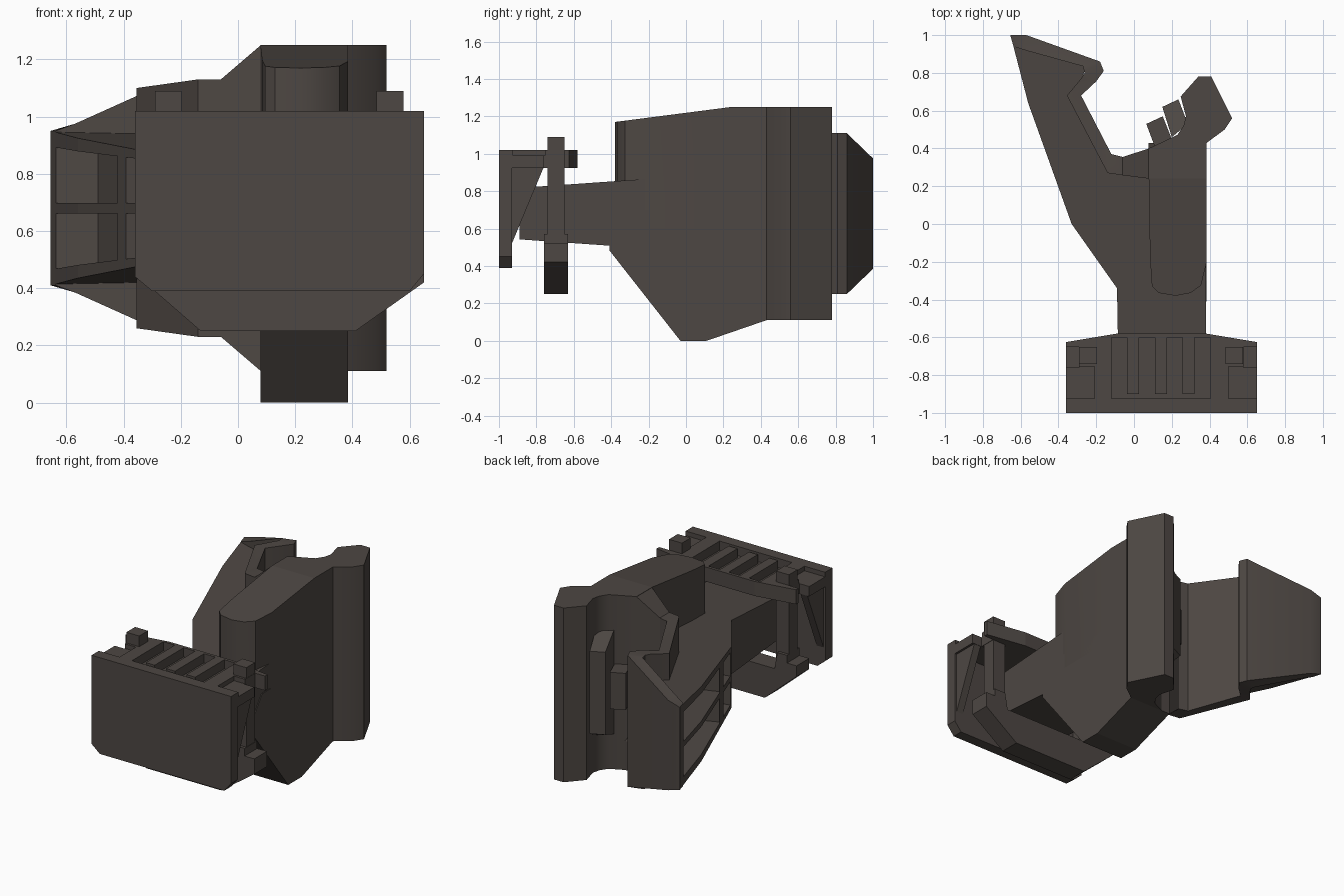
import bpy, bmesh
from mathutils import Vector

if "Cube" in bpy.data.objects:
    bpy.data.objects.remove(bpy.data.objects["Cube"])

MID = 0.68  # horizontal symmetry plane of the claw
mat = bpy.data.materials.new("dark_metal")
mat.diffuse_color = (0.075, 0.063, 0.056, 1)
mat.use_nodes = True
mat.node_tree.nodes["Principled BSDF"].inputs["Base Color"].default_value = mat.diffuse_color


def finish(name, bm, smooth=False):
    bmesh.ops.recalc_face_normals(bm, faces=bm.faces[:])
    me = bpy.data.meshes.new(name)
    bm.to_mesh(me)
    bm.free()
    ob = bpy.data.objects.new(name, me)
    bpy.context.collection.objects.link(ob)
    me.materials.append(mat)
    if smooth:
        select(ob)
        bpy.ops.object.shade_smooth_by_angle(angle=0.55)
    return ob


def select(ob):
    bpy.ops.object.select_all(action='DESELECT')
    ob.select_set(True)
    bpy.context.view_layer.objects.active = ob


def prism(name, pts, lo, hi, axis='z', smooth=False):
    """Extrude a 2D outline along an axis; lo/hi may be functions of the point."""
    place = {'z': lambda a, b, t: (a, b, t), 'x': lambda a, b, t: (t, a, b),
             'y': lambda a, b, t: (a, t, b)}[axis]
    val = lambda f, p: f(*p) if callable(f) else f
    bm = bmesh.new()
    low = [bm.verts.new(place(*p, val(lo, p))) for p in pts]
    top = [bm.verts.new(place(*p, val(hi, p))) for p in pts]
    n = len(pts)
    bm.faces.new(low)
    bm.faces.new(top)
    for i in range(n):
        j = (i + 1) % n
        bm.faces.new((low[i], low[j], top[j], top[i]))
    return finish(name, bm, smooth)


def box(name, x0, x1, y0, y1, z0, z1):
    return prism(name, [(x0, y0), (x1, y0), (x1, y1), (x0, y1)], z0, z1)


def cut(ob, cutters):
    for c in cutters:
        m = ob.modifiers.new("cut", 'BOOLEAN')
        m.operation, m.solver, m.object = 'DIFFERENCE', 'EXACT', c
        select(ob)
        bpy.ops.object.modifier_apply(modifier=m.name)
        bpy.data.objects.remove(c)


# Forearm and left jaw core, thickening toward the tip
half = lambda x, y: 0.20 + 0.07 * y - (0.02 if y < -0.9 else 0)
core = prism("arm_core",
             [(-.08, -.89), (-.09, -.34), (-.33, 0), (-.56, .64), (-.65, .985), (-.57, .96),
              (-.25, .84), (-.31, .68), (-.13, .32), (.1, .3), (.38, .3), (.38, -.89)],
             lambda x, y: MID - half(x, y), lambda x, y: MID + half(x, y))

# Recessed windows in the outer side of the left jaw, mirrored about MID
windows = []
for s in (1, -1):
    near = lambda x, y: MID + s * .018
    far = lambda x, y: MID + s * (.17 + .045 * y)
    windows.append(prism("window_cutter", [(-.665, .94), (-.49, .89), (-.275, .29), (-.415, .24),
                                           (-.60, .64)], near, far))
    windows.append(prism("window_cutter", [(-.42, .165), (-.25, .20), (-.20, .06), (-.36, .02)],
                         near, far))
cut(core, windows)

# Raised gripping band of the left jaw: (inner xy, outer xy, half height)
rows = [((-.638, .94), (-.655, 1.0), .27), ((-.57, .918), (-.57, 1.0), .295),
        ((-.27, .835), (-.18, .86), .43), ((-.262, .80), (-.16, .81), .43),
        ((-.28, .77), (-.20, .755), .43), ((-.355, .68), (-.28, .68), .42),
        ((-.14, .27), (-.12, .37), .45), ((-.06, .258), (-.06, .355), .45),
        ((.08, .24), (.08, .40), .57)]
bm = bmesh.new()
rings = [[bm.verts.new((*p, MID + s * h)) for p, s in ((a, -1), (b, -1), (b, 1), (a, 1))]
         for a, b, h in rows]
for r, q in zip(rings, rings[1:]):
    for i in range(4):
        j = (i + 1) % 4
        bm.faces.new((r[i], r[j], q[j], q[i]))
bm.faces.new(rings[0])
bm.faces.new(rings[-1])
finish("left_jaw_band", bm, True)

# Right jaw: tip block, rounded upper fin, lower keel
prism("right_jaw_tip",
      [(.078, .24), (.385, .24), (.385, .43), (.48, .5), (.52, .56), (.41, .78), (.34, .78),
       (.247, .675), (.275, .57), (.262, .52), (.23, .472), (.078, .4)], .11, 1.25, smooth=True)
prism("right_jaw_fin",
      [(.078, .24), (.085, -.18), (.095, -.33), (.13, -.365), (.22, -.38), (.30, -.365),
       (.355, -.325), (.385, -.2), (.385, .24)],
      .6, lambda x, y: 1.17 + .08 * (y + .38) / .62, smooth=True)
prism("right_jaw_keel", [(-.41, .484), (-.03, 0), (.11, 0), (.43, .11), (.43, .3), (.3, .7),
                         (-.3, .7), (-.41, .55)], .078, .385, 'x')

# Grip teeth inside the jaw
prism("short_tooth", [(.065, .53), (.152, .57), (.20, .45), (.11, .41)], .56, .80)
ends = lambda x, y: .27 if y > .6 else .34
prism("long_tooth", [(.15, .62), (.235, .66), (.285, .53), (.20, .46)],
      lambda x, y: MID - ends(x, y), lambda x, y: MID + ends(x, y))

# Wrist mount: front plate and top plate
prism("front_plate", [(-.36, 1.02), (-.36, .44), (-.30, .39), (.60, .39), (.65, .45), (.65, 1.02)],
      -1, -.93, 'y')
top = prism("top_plate", [(-.36, -.935), (.65, -.935), (.65, -.625), (.38, -.58), (-.09, -.58),
                          (-.36, -.625)], .925, 1.02)
# Comb-shaped vents, side notches and shallow side steps
cutters = [box("vent_cutter", -.12 + .147 * i, -.037 + .147 * i, -.91, -.6, .96, 1.1)
           for i in range(4)]
cutters.append(box("vent_cutter", -.12, .405, -.925, -.9, .96, 1.1))
for a, b, c, d in ((-.4, -.29, -.4, -.21), (.58, .7, .5, .7)):
    cutters.append(box("notch_cutter", a, b, -.76, -.65, .9, 1.1))
    cutters.append(box("step_cutter", c, d, -.925, -.755, .99, 1.1))
cut(top, cutters)

# Lower strap under the forearm
prism("lower_strap", [(-.36, .52), (-.36, .45), (-.13, .25), (.41, .25), (.65, .42), (.65, .52),
                      (.58, .52), (.58, .57), (.5, .57), (.48, .46), (-.2, .46), (-.22, .57),
                      (-.29, .57), (-.29, .52)], -.76, -.63, 'y')

# Posts and triangular braces on both sides
for side, px, bx in (("left", -.29, -.345), ("right", .485, .585)):
    box(side + "_post", px, px + .093, -.74, -.65, .52, 1.09)
    prism(side + "_brace", [(-.935, .51), (-.935, .93), (-.76, .93)], bx, bx + .05, 'x')
